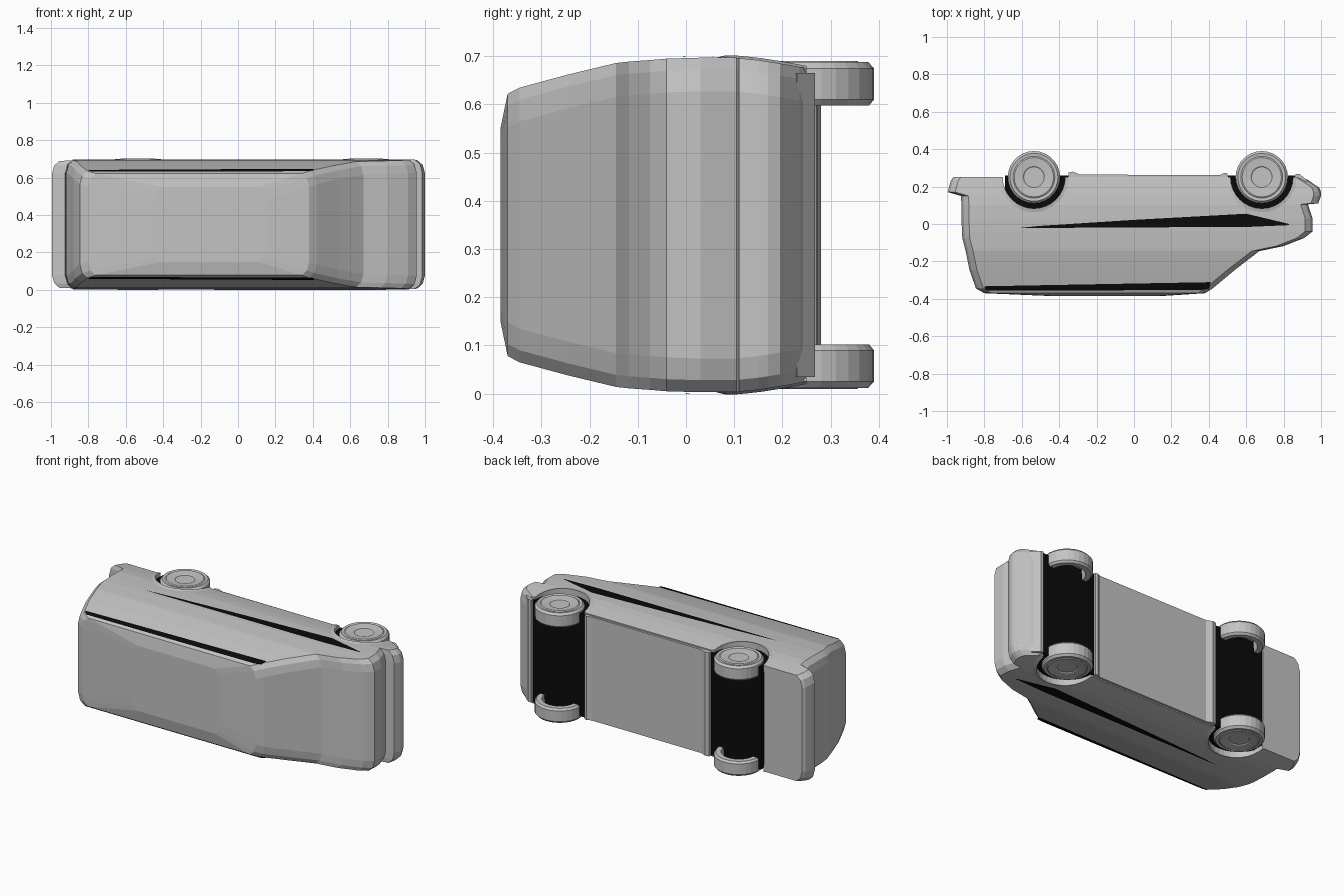
import bpy, bmesh, math
from mathutils import Matrix

if "Cube" in bpy.data.objects:
    bpy.data.objects.remove(bpy.data.objects["Cube"])

MID = 0.35  # the van lies on its side: its width runs along z, its roof faces -y


def material(name, value):
    m = bpy.data.materials.new(name)
    m.use_nodes = True
    colour = (value, value, value, 1)
    m.diffuse_color = colour
    m.node_tree.nodes["Principled BSDF"].inputs["Base Color"].default_value = colour
    return m


GREY = material("light grey", 0.55)
BLACK = material("black", 0.003)


def finish(name, bm, mat, normals=True):
    if normals:
        bmesh.ops.recalc_face_normals(bm, faces=bm.faces)
    mesh = bpy.data.meshes.new(name)
    bm.to_mesh(mesh)
    bm.free()
    mesh.materials.append(mat)
    ob = bpy.data.objects.new(name, mesh)
    bpy.context.collection.objects.link(ob)
    return ob


def loft(bm, rings, closed=True, caps=True):
    """Join rings of points with quads."""
    rows = [[bm.verts.new(p) for p in r] for r in rings]
    n = len(rows[0])
    for a, b in zip(rows, rows[1:]):
        for i in range(n if closed else n - 1):
            j = (i + 1) % n
            bm.faces.new((a[i], a[j], b[j], b[i]))
    if caps:
        bm.faces.new(rows[0])
        bm.faces.new(rows[-1])


def bar(name, profile, half, mat):
    """Extrude an x, y profile across the width."""
    bm = bmesh.new()
    loft(bm, [[(x, y, MID + s * half) for x, y in profile] for s in (-1, 1)])
    return finish(name, bm, mat)


# Body levels from roof to sill: y, rear x, front x, half width
LEVELS = [
    (-0.385, -0.45, 0.15, 0.20), (-0.37, -0.80, 0.38, 0.272),
    (-0.345, -0.845, 0.42, 0.285), (-0.245, -0.88, 0.54, 0.312),
    (-0.145, -0.90, 0.67, 0.336), (-0.118, -0.907, 0.80, 0.339),
    (-0.075, -0.918, 0.91, 0.342), (-0.04, -0.92, 0.955, 0.345),
    (0.03, -0.922, 0.955, 0.347), (0.105, -0.923, 0.93, 0.347),
    (0.11, -0.923, 0.985, 0.346), (0.15, -0.925, 1.0, 0.342),
    (0.17, -0.995, 1.0, 0.339), (0.195, -0.99, 0.99, 0.335),
    (0.235, -0.978, 0.93, 0.328), (0.25, -0.965, 0.90, 0.325),
]


def side(y):
    """Half width of the body at a given level."""
    for a, b in zip(LEVELS, LEVELS[1:]):
        if y <= b[0]:
            t = (y - a[0]) / (b[0] - a[0])
            return a[3] + t * (b[3] - a[3])
    return LEVELS[-1][3]


def level_ring(y, rear, front, hw):
    corner = [(0, hw - 0.07), (0.012, hw - 0.025), (0.04, hw)]
    half = [(front - d, w) for d, w in corner] + [(rear + d, w) for d, w in reversed(corner)]
    return ([(x, y, MID + w) for x, w in half]
            + [(x, y, MID - w) for x, w in reversed(half)])


bm = bmesh.new()
loft(bm, [level_ring(*lv) for lv in LEVELS])
body = finish("body", bm, GREY)

# Wheel openings
AXLES = {"rear": -0.535, "front": 0.683}
AXLE_Y, ARCH = 0.25, 0.17
for end, x in AXLES.items():
    bm = bmesh.new()
    bmesh.ops.create_cone(bm, cap_ends=True, segments=32, radius1=ARCH, radius2=ARCH,
                          depth=1, matrix=Matrix.Translation((x, AXLE_Y, MID)))
    cutter = finish("arch_cutter", bm, BLACK)
    cutter.hide_render = True
    mod = body.modifiers.new("arch", "BOOLEAN")
    mod.operation, mod.solver, mod.object = "DIFFERENCE", "EXACT", cutter
    bpy.context.view_layer.objects.active = body
    bpy.ops.object.modifier_apply(modifier=mod.name)
    bpy.data.objects.remove(cutter)

# Dark core seen through the wheel openings and underneath
bar("dark_core", [(-0.69, 0.04), (0.86, 0.04), (0.86, 0.258), (-0.69, 0.258)], 0.315, BLACK)

# Floor panel with raised end lips, and the chin under the front bumper
bar("floor_panel", [(-0.355, 0.2), (-0.35, 0.275), (-0.325, 0.28), (-0.29, 0.264),
                    (0.46, 0.262), (0.485, 0.274), (0.5, 0.27), (0.505, 0.2)], 0.318, GREY)
bar("front_chin", [(0.855, 0.22), (0.865, 0.268), (0.885, 0.268), (0.93, 0.23)], 0.315, GREY)


def arch_lip(name, x, s):
    rings = []
    for i in range(17):
        a = math.pi * i / 16
        ring = []
        for r, out in ((0.167, -0.04), (0.167, 0.005), (0.195, -0.002)):
            y = AXLE_Y - r * math.sin(a)
            ring.append((x + r * math.cos(a), y, MID + s * (side(y) + out)))
        rings.append(ring)
    bm = bmesh.new()
    loft(bm, rings)
    finish(name, bm, GREY)


# Wheel section: radius, distance outward from the middle of the van
WHEEL = [(0.055, 0.332), (0.06, 0.336), (0.105, 0.34), (0.112, 0.336), (0.128, 0.338),
         (0.14, 0.325), (0.14, 0.26), (0.13, 0.248), (0.1, 0.248), (0.095, 0.31)]


def wheel(name, x, s):
    rings = [[(x + r * math.cos(math.tau * i / 28), AXLE_Y + r * math.sin(math.tau * i / 28),
               MID + s * w) for i in range(28)] for r, w in WHEEL]
    bm = bmesh.new()
    loft(bm, rings)
    finish(name, bm, GREY)


def streak(name, rows, s):
    """Thin dark plate lying on the body side; rows run along x."""
    bm = bmesh.new()
    loft(bm, [[(x, y, MID + s * (side(y) + 0.003)) for x, y in r] for r in rows],
         closed=False, caps=False)
    bmesh.ops.recalc_face_normals(bm, faces=bm.faces)
    bm.normal_update()
    if sum(f.normal.z for f in bm.faces) * s < 0:
        bmesh.ops.reverse_faces(bm, faces=bm.faces)
    finish(name, bm, BLACK, normals=False)


WAIST = [[(-0.62, -0.022), (0.0, -0.018), (0.6, -0.016), (0.83, -0.006)],
         [(-0.5, -0.01), (0.0, 0.022), (0.6, 0.055), (0.83, 0.0)]]
GUTTER = [[(-0.78, -0.356), (-0.2, -0.355), (0.36, -0.352)],
          [(-0.80, -0.345), (-0.2, -0.345), (0.40, -0.345)],
          [(-0.80, -0.333), (-0.2, -0.322), (0.41, -0.311)]]

# Parts repeated on both sides
for hand, s in (("left", 1), ("right", -1)):
    for end, x in AXLES.items():
        wheel(f"{end}_{hand}_wheel", x, s)
        arch_lip(f"{end}_{hand}_arch_lip", x, s)
    streak(f"{hand}_waist_streak", WAIST, s)
    streak(f"{hand}_gutter_streak", GUTTER, s)
